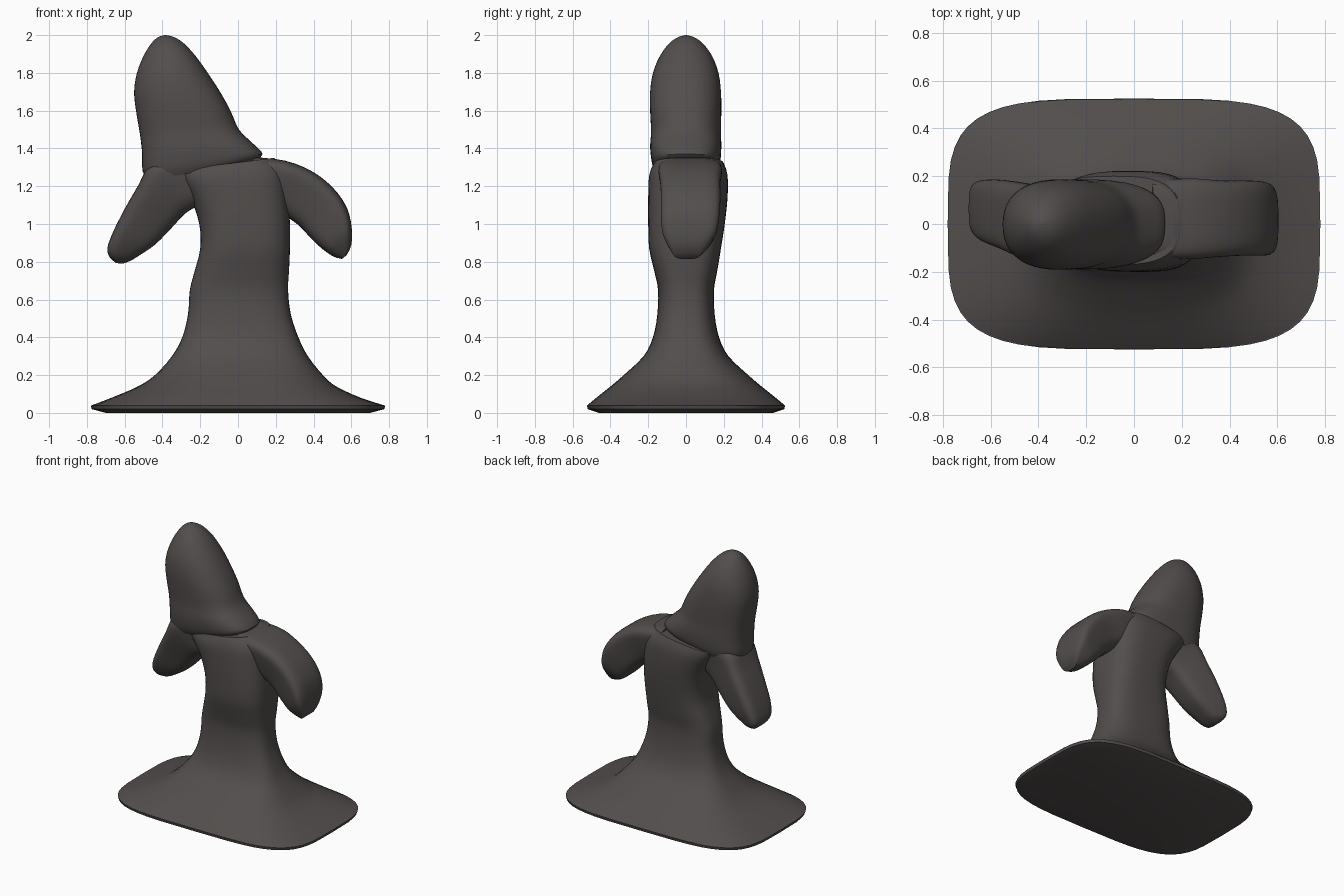
import bpy, bmesh, math

SIDES = 48

mat = bpy.data.materials.new("dark warm grey")
mat.diffuse_color = (0.085, 0.076, 0.073, 1)


def smooth_rows(rows, steps):
    """Catmull-Rom interpolation between the given sections."""
    out = []
    for i in range(len(rows) - 1):
        p0, p1 = rows[max(i - 1, 0)], rows[i]
        p2, p3 = rows[i + 1], rows[min(i + 2, len(rows) - 1)]
        for s in range(steps):
            t = s / steps
            out.append([0.5 * (2 * b + (c - a) * t + (2 * a - 5 * b + 4 * c - d) * t * t
                               + (3 * b - a - 3 * c + d) * t ** 3)
                        for a, b, c, d in zip(p0, p1, p2, p3)])
    out.append(list(rows[-1]))
    return out


def loft(name, rows, steps=3, taper=0.0, angle=50):
    """Rows: x0, z0, x1, z1 (ends of the section seen from the front),
    y0, y1 (depth range), n (squareness). taper narrows the x1,z1 end."""
    bm = bmesh.new()
    rings = []
    for x0, z0, x1, z1, y0, y1, n in smooth_rows(rows, steps):
        ring = []
        for k in range(SIDES):
            a = 2 * math.pi * k / SIDES
            c, s = math.cos(a), math.sin(a)
            u = math.copysign(abs(c) ** (2 / n), c)
            v = math.copysign(abs(s) ** (2 / n), s) * (1 - taper * (1 + u) / 2)
            f = (1 + u) / 2
            ring.append(bm.verts.new((x0 + (x1 - x0) * f,
                                      (y0 + y1) / 2 + (y1 - y0) / 2 * v,
                                      z0 + (z1 - z0) * f)))
        rings.append(ring)
    for r0, r1 in zip(rings, rings[1:]):
        for k in range(SIDES):
            j = (k + 1) % SIDES
            bm.faces.new((r0[k], r0[j], r1[j], r1[k]))
    bm.faces.new(rings[0])
    bm.faces.new(rings[-1])
    bmesh.ops.recalc_face_normals(bm, faces=bm.faces)
    me = bpy.data.meshes.new(name)
    bm.to_mesh(me)
    bm.free()
    me.materials.append(mat)
    ob = bpy.data.objects.new(name, me)
    bpy.context.collection.objects.link(ob)
    bpy.ops.object.select_all(action='DESELECT')
    ob.select_set(True)
    bpy.context.view_layer.objects.active = ob
    bpy.ops.object.shade_smooth_by_angle(angle=math.radians(angle))
    return ob


# thin rim of the foot
loft("foot_rim", [
    (-.70, .0, .70, .0, -.46, .46, 4),
    (-.775, .02, .775, .02, -.52, .52, 4),
    (-.78, .04, .78, .04, -.525, .525, 4),
], steps=1, angle=30)

# flared foot and trunk
loft("trunk", [
    (-.78, .038, .78, .038, -.525, .525, 4),
    (-.67, .08, .65, .08, -.475, .475, 3.7),
    (-.53, .14, .52, .14, -.40, .40, 3.3),
    (-.44, .20, .45, .20, -.33, .33, 3),
    (-.35, .30, .37, .30, -.225, .225, 3),
    (-.295, .40, .32, .40, -.175, .175, 3),
    (-.265, .52, .28, .52, -.152, .152, 3),
    (-.255, .65, .265, .65, -.148, .148, 3),
    (-.23, .75, .27, .75, -.168, .165, 3),
    (-.20, .87, .275, .87, -.195, .185, 3),
    (-.205, 1.0, .275, 1.0, -.20, .205, 3),
    (-.25, 1.13, .265, 1.15, -.20, .22, 3),
    (-.32, 1.23, .25, 1.28, -.195, .22, 3),
    (-.36, 1.28, .19, 1.35, -.17, .20, 3),
])

# leaning head
loft("head", [
    (-.47, 1.23, .08, 1.33, -.16, .16, 2.8),
    (-.505, 1.28, .13, 1.37, -.18, .18, 2.8),
    (-.508, 1.38, .075, 1.43, -.19, .187, 2.7),
    (-.52, 1.48, .005, 1.50, -.185, .185, 2.5),
    (-.54, 1.60, -.04, 1.60, -.19, .187, 2.4),
    (-.55, 1.70, -.095, 1.70, -.19, .185, 2.3),
    (-.535, 1.80, -.16, 1.80, -.175, .172, 2.2),
    (-.50, 1.89, -.225, 1.89, -.138, .138, 2.1),
    (-.46, 1.955, -.285, 1.955, -.09, .09, 2),
    (-.425, 1.988, -.335, 1.988, -.045, .045, 2),
    (-.39, 2.0, -.38, 2.0, -.005, .005, 2),
])

# drooping arms
loft("right_arm", [
    (.08, 1.355, .05, 1.12, -.16, .20, 4),
    (.25, 1.335, .19, 1.08, -.165, .21, 4),
    (.39, 1.28, .27, 1.03, -.155, .20, 4),
    (.50, 1.195, .33, .985, -.15, .20, 4),
    (.575, 1.09, .39, .92, -.15, .195, 4),
    (.602, .98, .45, .865, -.14, .175, 4),
    (.60, .89, .505, .828, -.10, .12, 3.5),
    (.575, .835, .55, .815, -.07, .08, 3),
], taper=0.35)

loft("left_arm", [
    (-.30, 1.36, -.15, 1.16, -.17, .17, 4),
    (-.46, 1.32, -.21, 1.10, -.175, .18, 4),
    (-.525, 1.21, -.28, 1.055, -.155, .19, 4),
    (-.60, 1.08, -.36, .97, -.12, .20, 4),
    (-.665, .95, -.44, .89, -.09, .20, 4),
    (-.692, .87, -.52, .835, -.06, .19, 3.5),
    (-.68, .825, -.57, .805, -.03, .17, 3),
    (-.645, .793, -.61, .79, .02, .12, 3),
], taper=0.35)
